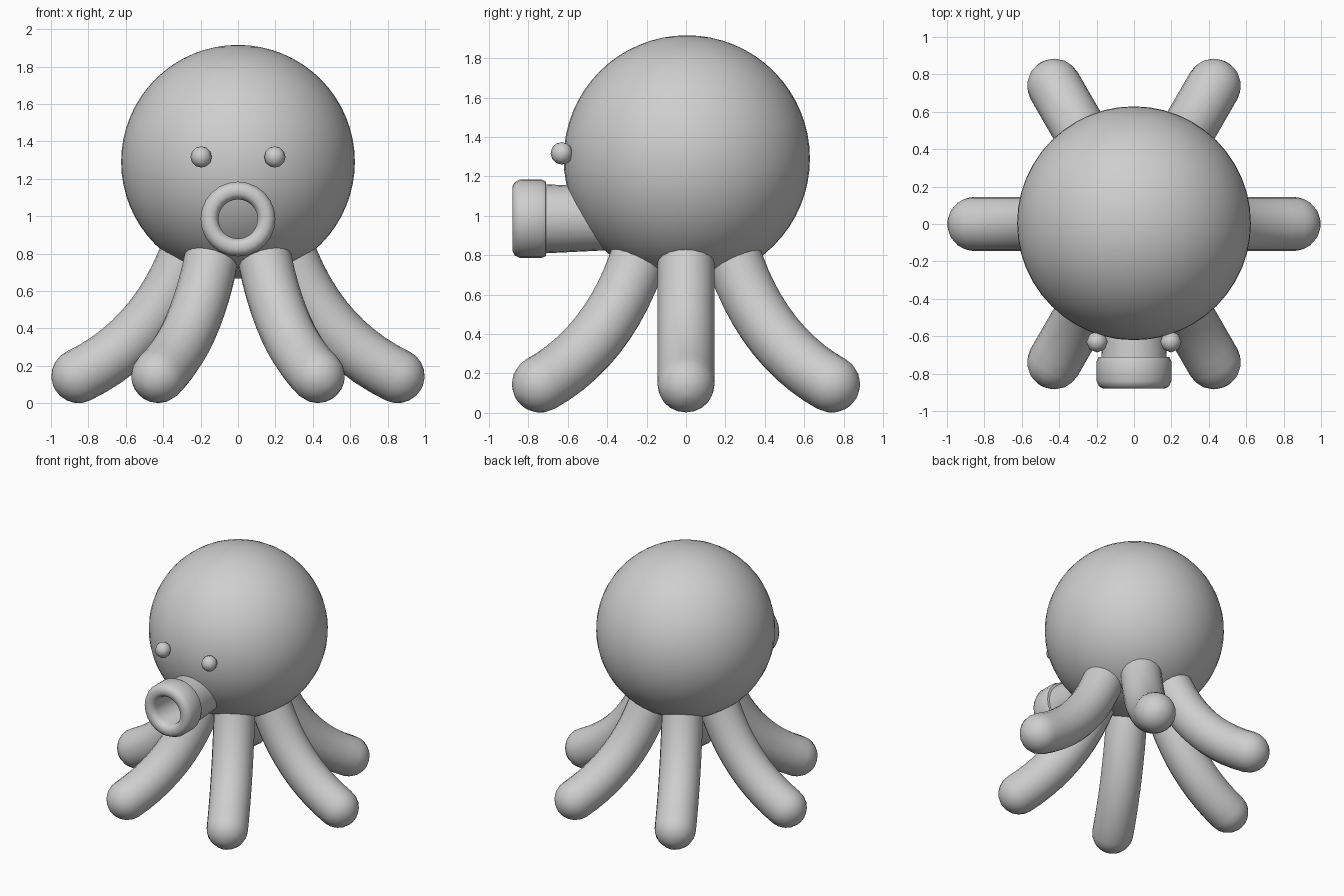
import bpy, bmesh, math
from mathutils import Vector

if "Cube" in bpy.data.objects:
    bpy.data.objects.remove(bpy.data.objects["Cube"])

grey = bpy.data.materials.new("light grey")
grey.diffuse_color = (0.62, 0.62, 0.62, 1)
grey.use_nodes = True
grey.node_tree.nodes["Principled BSDF"].inputs["Base Color"].default_value = grey.diffuse_color


def finish(name, bm):
    bmesh.ops.recalc_face_normals(bm, faces=bm.faces[:])
    me = bpy.data.meshes.new(name)
    bm.to_mesh(me)
    bm.free()
    me.materials.append(grey)
    ob = bpy.data.objects.new(name, me)
    bpy.context.collection.objects.link(ob)
    bpy.ops.object.select_all(action='DESELECT')
    ob.select_set(True)
    bpy.context.view_layer.objects.active = ob
    bpy.ops.object.shade_smooth_by_angle(angle=math.radians(50))
    return ob


def ball(name, centre, radius, segs, rings):
    bm = bmesh.new()
    bmesh.ops.create_uvsphere(bm, u_segments=segs, v_segments=rings, radius=radius)
    bmesh.ops.translate(bm, verts=bm.verts[:], vec=centre)
    return finish(name, bm)


def loft(name, rings, sides=16, caps=False):
    """Skin circles given as (centre, side axis, up axis, radius)."""
    bm = bmesh.new()
    loops = []
    for c, u, v, r in rings:
        loops.append([bm.verts.new(c + r * (u * math.cos(a) + v * math.sin(a)))
                      for a in (2 * math.pi * i / sides for i in range(sides))])
    for a, b in zip(loops, loops[1:]):
        for i in range(sides):
            j = (i + 1) % sides
            bm.faces.new((a[i], a[j], b[j], b[i]))
    if caps:
        bm.faces.new(loops[0])
        bm.faces.new(loops[-1])
    return finish(name, bm)


# Head and eyes
ball("head", (0, 0.004, 1.291), 0.625, 48, 32)
for side, x in (("left", -0.197), ("right", 0.197)):
    ball(side + "_eye", (x, -0.63, 1.317), 0.057, 8, 6)

# Mouth: hollow tube with a rounded lip, turned about the y direction
profile = [(0.155, -0.30), (0.175, -0.71), (0.19, -0.712), (0.2, -0.735),
           (0.2, -0.84), (0.187, -0.868), (0.165, -0.88), (0.135, -0.88),
           (0.115, -0.866), (0.105, -0.84), (0.105, -0.45)]
loft("mouth", [(Vector((0, y, 0.985)), Vector((1, 0, 0)), Vector((0, 0, 1)), r)
               for r, y in profile], 24)

# Six tentacles: curved tubes with rounded tips
R = 0.145
P0, P1, P2 = Vector((0.29, 0.76)), Vector((0.467, 0.332)), Vector((0.853, 0.146))


def tentacle(name, angle):
    out = Vector((math.cos(angle), math.sin(angle), 0))
    side = Vector((-math.sin(angle), math.cos(angle), 0))

    def ring(p, t, r):
        normal = out * -t.y + Vector((0, 0, t.x))
        return (out * p.x + Vector((0, 0, p.y)), side, normal, r)

    t0, t1 = (P1 - P0).normalized(), (P2 - P1).normalized()
    rings = [ring(P0 - t0 * 0.08, t0, R)]
    n = 10
    for i in range(n + 1):
        k = i / n
        p = P0 * (1 - k) ** 2 + P1 * 2 * k * (1 - k) + P2 * k * k
        t = ((P1 - P0) * (1 - k) + (P2 - P1) * k).normalized()
        rings.append(ring(p, t, R))
    for i in range(1, 6):
        a = math.radians(i * 17)
        rings.append(ring(P2 + t1 * R * math.sin(a), t1, R * math.cos(a)))
    loft(name, rings, 20, caps=True)


for i in range(6):
    tentacle(f"tentacle_{i + 1}", math.radians(60 * i))
